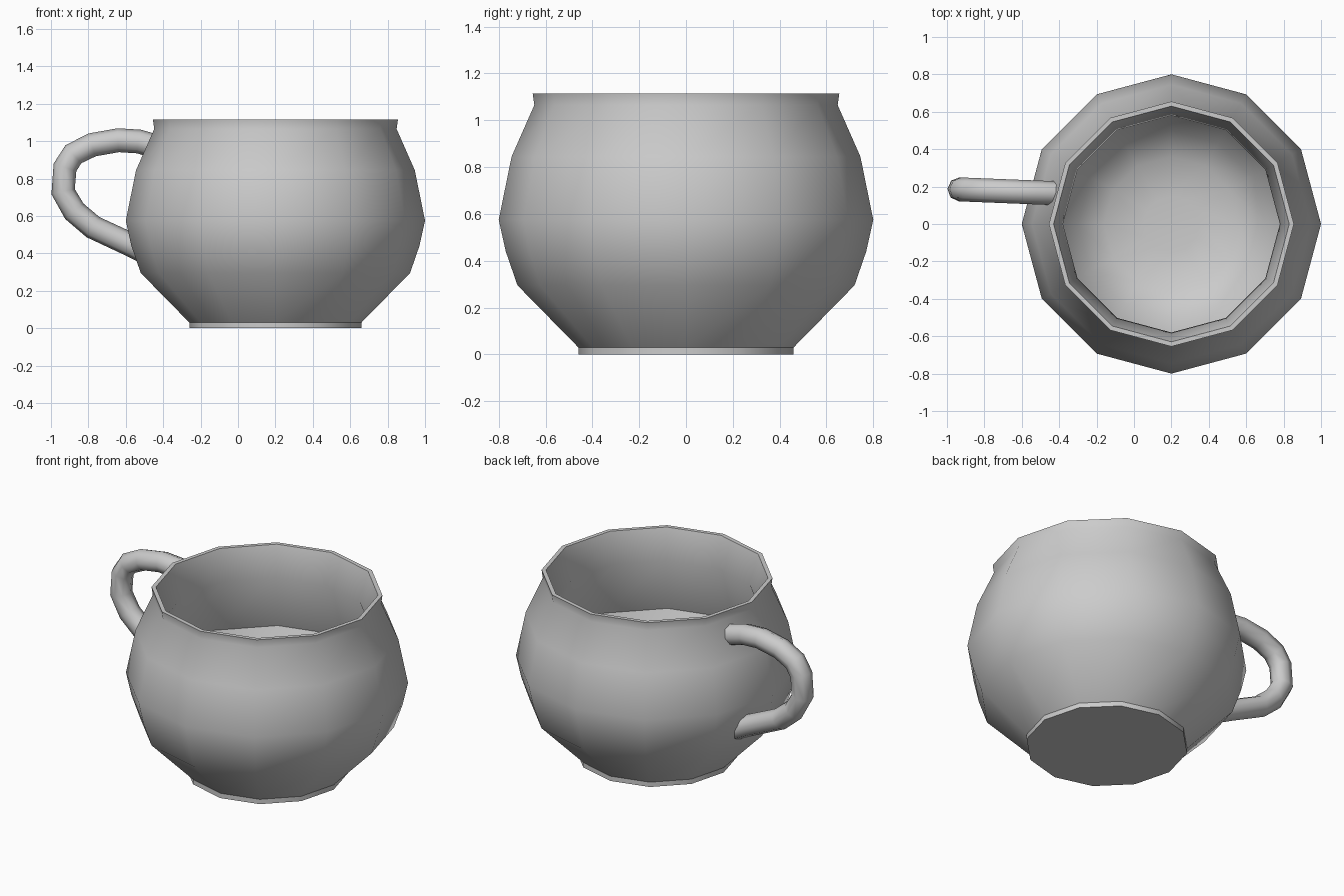
import bpy, bmesh, math

if "Cube" in bpy.data.objects:
    bpy.data.objects.remove(bpy.data.objects["Cube"])

SIDES = 12
CX = 0.2


def finish(obj, angle):
    bpy.ops.object.select_all(action='DESELECT')
    obj.select_set(True)
    bpy.context.view_layer.objects.active = obj
    bpy.ops.object.shade_smooth_by_angle(angle=math.radians(angle))


def lathe(name, profile, cx):
    """Revolve an open (radius, z) profile; both ends are capped."""
    bm = bmesh.new()
    rings = []
    for r, z in profile:
        rings.append([bm.verts.new((cx + r * math.cos(2 * math.pi * i / SIDES),
                                    r * math.sin(2 * math.pi * i / SIDES), z))
                      for i in range(SIDES)])
    for a, b in zip(rings, rings[1:]):
        for i in range(SIDES):
            j = (i + 1) % SIDES
            bm.faces.new((a[i], a[j], b[j], b[i]))
    bm.faces.new(rings[0][::-1])
    bm.faces.new(rings[-1])
    bmesh.ops.recalc_face_normals(bm, faces=bm.faces)
    mesh = bpy.data.meshes.new(name)
    bm.to_mesh(mesh)
    bm.free()
    obj = bpy.data.objects.new(name, mesh)
    bpy.context.collection.objects.link(obj)
    return obj


# Cup body: foot, belly, neck, rim, then the narrowed inner neck and inner bowl
outside = [(0.46, 0), (0.46, 0.03), (0.72, 0.295), (0.77, 0.44), (0.80, 0.575),
           (0.745, 0.845), (0.648, 1.065), (0.655, 1.115)]
inside = [(0.63, 1.115), (0.58, 0.93), (0.70, 0.575),
          (0.62, 0.40), (0.50, 0.21), (0.36, 0.12), (0.15, 0.10)]
finish(lathe("cup_body", outside + inside, CX), 36)

# Handle: round tube swept along a bent path, leaning slightly in y
path = [(-0.385, 0.955), (-0.44, 0.972), (-0.53, 0.998), (-0.64, 1.005), (-0.78, 0.98),
        (-0.88, 0.93), (-0.925, 0.86), (-0.935, 0.73), (-0.875, 0.625),
        (-0.775, 0.54), (-0.56, 0.44), (-0.45, 0.385)]
curve = bpy.data.curves.new("handle", 'CURVE')
curve.dimensions = '3D'
curve.bevel_depth = 0.064
curve.bevel_resolution = 2
curve.use_fill_caps = True
spline = curve.splines.new('POLY')
spline.points.add(len(path) - 1)
for p, (x, z) in zip(spline.points, path):
    p.co = (x, 0.165 - 0.04 * (x + 0.43), z, 1)
handle = bpy.data.objects.new("handle", curve)
bpy.context.collection.objects.link(handle)
bpy.ops.object.select_all(action='DESELECT')
handle.select_set(True)
bpy.context.view_layer.objects.active = handle
bpy.ops.object.convert(target='MESH')
finish(bpy.context.view_layer.objects.active, 60)
